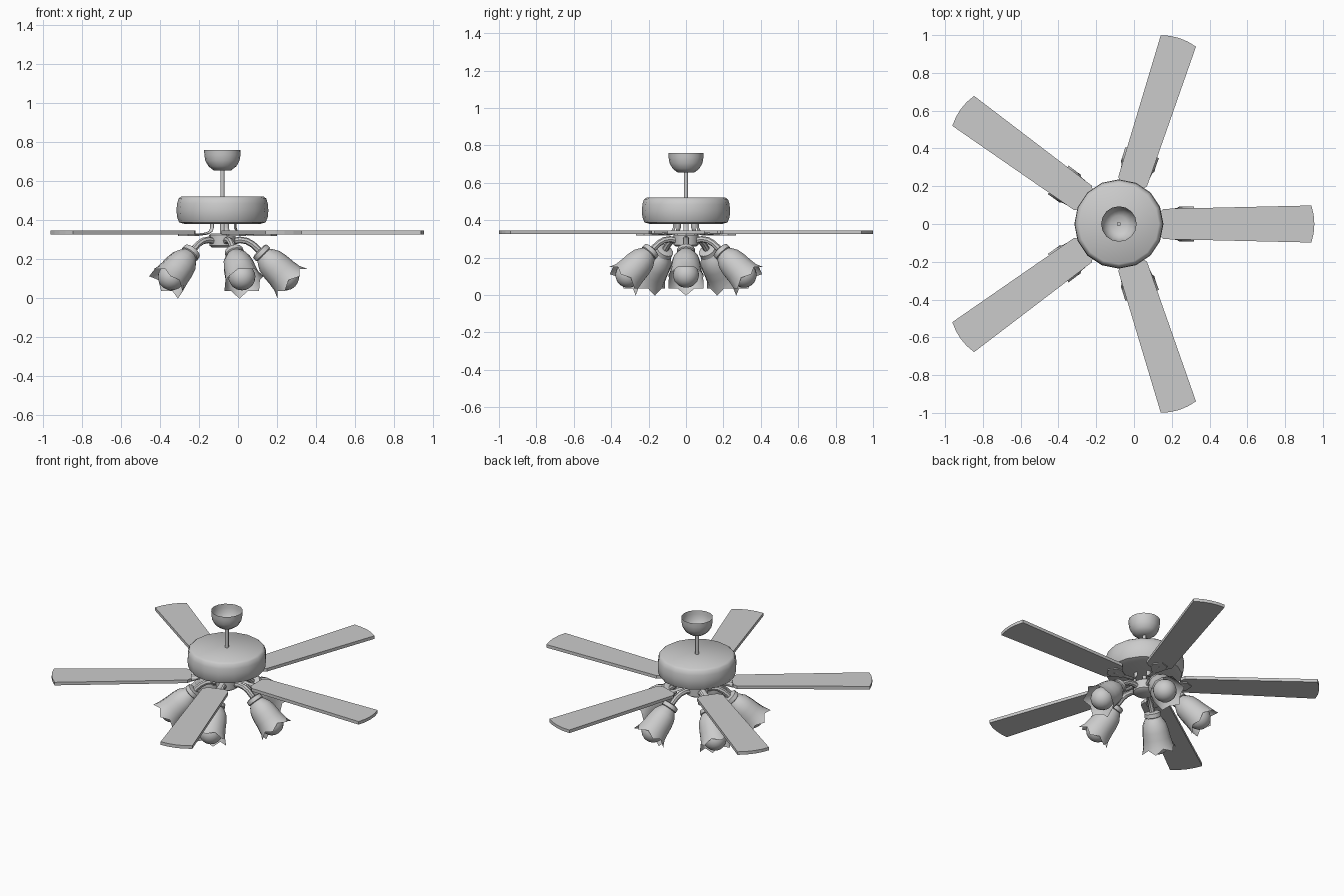
import bpy, bmesh, math
from mathutils import Matrix, Vector

if "Cube" in bpy.data.objects:
    bpy.data.objects.remove(bpy.data.objects["Cube"])

CX = -0.08          # fan axis
N = 5               # blades and lamps
BASE = Matrix.Translation((CX, 0, 0))


def add(name, bm, matrix=BASE, smooth=40):
    bmesh.ops.recalc_face_normals(bm, faces=bm.faces[:])
    me = bpy.data.meshes.new(name)
    bm.to_mesh(me)
    bm.free()
    ob = bpy.data.objects.new(name, me)
    bpy.context.collection.objects.link(ob)
    ob.matrix_world = matrix
    if smooth:
        bpy.ops.object.select_all(action='DESELECT')
        ob.select_set(True)
        bpy.context.view_layer.objects.active = ob
        bpy.ops.object.shade_smooth_by_angle(angle=math.radians(smooth))
    return ob


def repeat(ob, matrix=Matrix()):
    """Five copies around the fan axis."""
    name = ob.name
    ob.name = name + "_1"
    for i in range(N):
        c = ob
        if i:
            c = ob.copy()
            c.name = f"{name}_{i + 1}"
            bpy.context.collection.objects.link(c)
        c.matrix_world = BASE @ Matrix.Rotation(i * math.tau / N, 4, 'Z') @ matrix


def lathe(profile, sides, cap_start=False, cap_end=False, scallop=None):
    """Revolve (radius, z) points; scallop = (radius, z) for alternate rim points."""
    bm = bmesh.new()
    rings = []
    for k, p in enumerate(profile):
        ring = []
        for i in range(sides):
            r, z = p
            if scallop and k == len(profile) - 1 and i % 2:
                r, z = scallop
            a = math.tau * i / sides
            ring.append(bm.verts.new((r * math.cos(a), r * math.sin(a), z)))
        rings.append(ring)
    for a, b in zip(rings, rings[1:]):
        for i in range(sides):
            j = (i + 1) % sides
            bm.faces.new((a[i], a[j], b[j], b[i]))
    if cap_start:
        bm.faces.new(rings[0])
    if cap_end:
        bm.faces.new(rings[-1])
    return bm


def prism(outline, z0, z1):
    bm = bmesh.new()
    f = bm.faces.new([bm.verts.new((x, y, z0)) for x, y in outline])
    up = bmesh.ops.extrude_face_region(bm, geom=[f])['geom']
    bmesh.ops.translate(bm, vec=(0, 0, z1 - z0),
                        verts=[v for v in up if isinstance(v, bmesh.types.BMVert)])
    return bm


def tube(path, rw, rh, sides=8):
    """Sweep an ellipse along an (r, z) path in the XZ plane."""
    bm = bmesh.new()
    pts = [Vector((x, 0, z)) for x, z in path]
    rings = []
    for i, p in enumerate(pts):
        t = (pts[min(i + 1, len(pts) - 1)] - pts[max(i - 1, 0)]).normalized()
        n = Vector((-t.z, 0, t.x))
        rings.append([bm.verts.new(p + n * rh * math.cos(math.tau * k / sides)
                                   + Vector((0, rw * math.sin(math.tau * k / sides), 0)))
                      for k in range(sides)])
    for a, b in zip(rings, rings[1:]):
        for k in range(sides):
            j = (k + 1) % sides
            bm.faces.new((a[k], a[j], b[j], b[k]))
    bm.faces.new(rings[0])
    bm.faces.new(rings[-1])
    return bm


# ceiling canopy (open bowl) and down rod
add("canopy", lathe([(0.045, 0.655), (0.072, 0.676), (0.088, 0.705),
                     (0.093, 0.735), (0.094, 0.76)], 16, cap_start=True))
add("down_rod", lathe([(0.011, 0.50), (0.011, 0.67)], 10, True, True))

# motor housing
add("motor_housing", lathe([(0.195, 0.38), (0.222, 0.388), (0.233, 0.415), (0.236, 0.45),
                            (0.233, 0.485), (0.225, 0.51), (0.212, 0.52)], 16, True, True))

# light hub with its stem up into the motor
add("light_stem", lathe([(0.012, 0.32), (0.012, 0.385)], 10, True, True))
add("light_hub", lathe([(0.052, 0.258), (0.066, 0.268), (0.068, 0.322), (0.06, 0.33)],
                       16, True, True))

# blades with curved tips
tip = [(1.035 - 0.016 * (s / 2) ** 2, s / 2 * 0.098) for s in (-2, -1, 0, 1, 2)]
repeat(add("blade", prism([(0.21, -0.055), (0.235, -0.08)] + tip
                          + [(0.235, 0.08), (0.21, 0.055)], 0.325, 0.345), smooth=0))

# blade brackets: bent strip and mounting plate
repeat(add("bracket", tube([(0.066, 0.39), (0.066, 0.36), (0.075, 0.342), (0.095, 0.331),
                            (0.14, 0.326), (0.23, 0.323)], 0.014, 0.006)))
repeat(add("bracket_plate", prism([(0.16, -0.015), (0.21, -0.045), (0.25, -0.045), (0.28, 0),
                                   (0.25, 0.045), (0.21, 0.045), (0.16, 0.015)],
                                  0.319, 0.3255), smooth=0))

# lamp arms
repeat(add("lamp_arm", tube([(0.05, 0.29), (0.09, 0.298), (0.125, 0.292), (0.155, 0.275),
                             (0.18, 0.252), (0.205, 0.227)], 0.017, 0.017)))

# lamp sockets, scalloped shades and bulbs, tilted 45 degrees outward
lamp = Matrix.Translation((0.2, 0, 0.232)) @ Matrix.Rotation(math.radians(135), 4, 'Y')
repeat(add("lamp_socket", lathe([(0.03, -0.018), (0.048, -0.012), (0.05, 0.012),
                                 (0.042, 0.018)], 14, True, True)), lamp)
repeat(add("lamp_shade", lathe([(0.04, 0.01), (0.055, 0.03), (0.072, 0.06), (0.08, 0.1),
                                (0.084, 0.145), (0.09, 0.185), (0.108, 0.225)], 12,
                               scallop=(0.092, 0.198)), smooth=50), lamp)
bm = bmesh.new()
bmesh.ops.create_uvsphere(bm, u_segments=16, v_segments=10, radius=0.07,
                          matrix=Matrix.Translation((0, 0, 0.175)))
repeat(add("bulb", bm), lamp)
